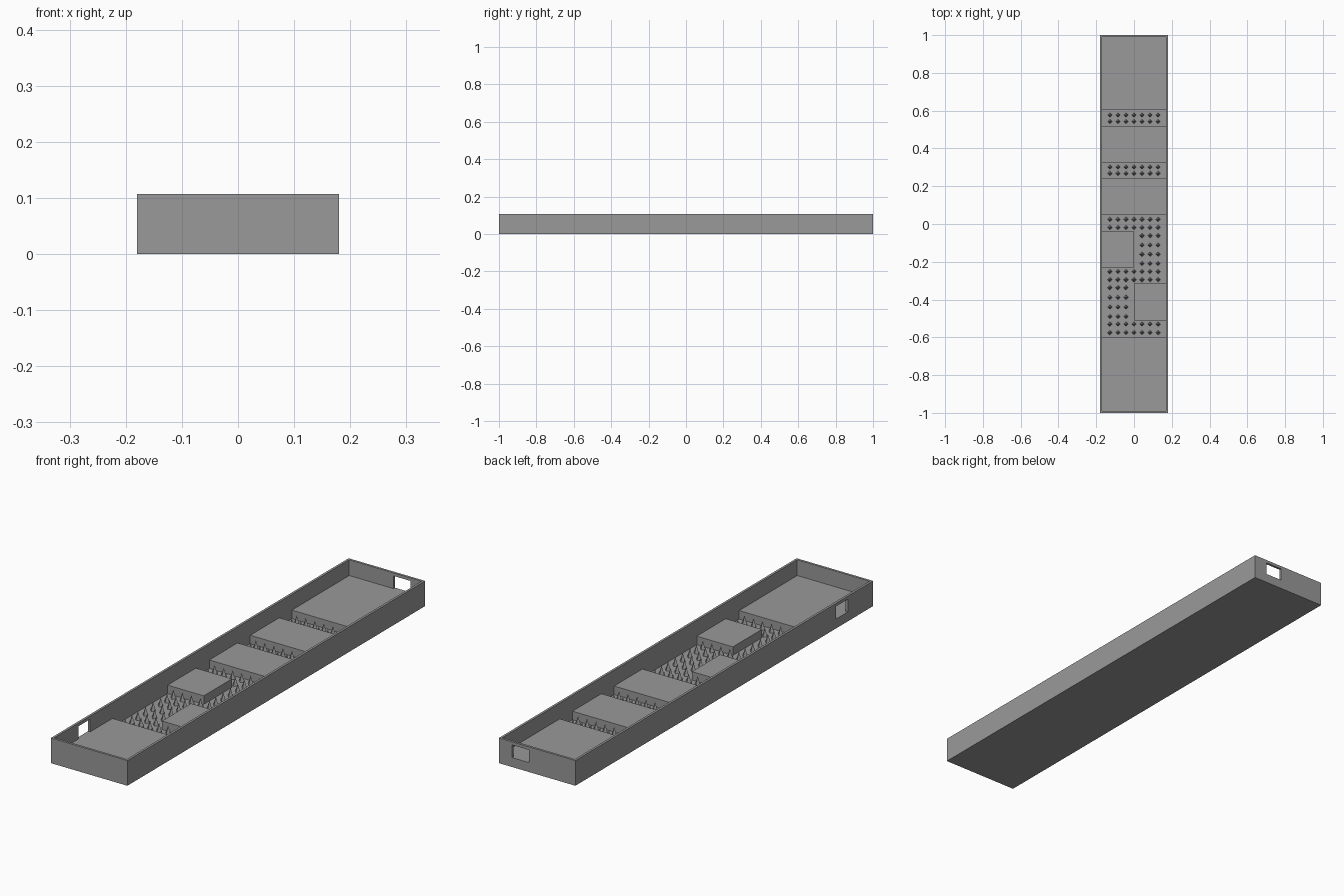
import bpy, bmesh
from mathutils import Matrix, Vector

old = bpy.data.objects.get("Cube")
if old:
    bpy.data.objects.remove(old, do_unlink=True)

GREY = (0.32, 0.32, 0.32, 1)
stone = bpy.data.materials.new("grey stone")
stone.use_nodes = True
stone.diffuse_color = GREY
stone.node_tree.nodes["Principled BSDF"].inputs["Base Color"].default_value = GREY

HALF_W, HALF_L, HEIGHT, WALL = 0.18, 1.0, 0.107, 0.01
IN_W, IN_L = HALF_W - WALL, HALF_L - WALL
FLOOR, DECK = 0.004, 0.04


def finish(name, bm):
    mesh = bpy.data.meshes.new(name)
    bm.to_mesh(mesh)
    bm.free()
    mesh.materials.append(stone)
    obj = bpy.data.objects.new(name, mesh)
    bpy.context.collection.objects.link(obj)
    return obj


def box(name, low, high):
    low, high = Vector(low), Vector(high)
    bm = bmesh.new()
    bmesh.ops.create_cube(bm, size=1, matrix=Matrix.Translation((low + high) / 2)
                          @ Matrix.Diagonal((high - low).to_4d()))
    return finish(name, bm)


def cut(target, cutter):
    mod = target.modifiers.new("cut", "BOOLEAN")
    mod.operation, mod.solver, mod.object = "DIFFERENCE", "EXACT", cutter
    bpy.context.view_layer.objects.active = target
    bpy.ops.object.modifier_apply(modifier=mod.name)
    bpy.data.objects.remove(cutter, do_unlink=True)


# Open-topped corridor shell with two doorways
shell = box("corridor_shell", (-HALF_W, -HALF_L, 0), (HALF_W, HALF_L, HEIGHT))
cut(shell, box("hollow_cutter", (-IN_W, -IN_L, FLOOR), (IN_W, IN_L, 1)))
cut(shell, box("side_door_cutter", (-0.3, -0.83, DECK), (-0.1, -0.75, 0.094)))
cut(shell, box("back_door_cutter", (0.038, 0.9, DECK), (0.118, 1.1, 0.094)))

# Raised platforms: name, x range, y range
for name, x0, x1, y0, y1 in [
    ("front_platform", -IN_W, IN_W, -IN_L, -0.6),
    ("right_step", 0, IN_W, -0.51, -0.315),
    ("left_step", -IN_W, 0, -0.23, -0.04),
    ("middle_platform", -IN_W, IN_W, 0.05, 0.24),
    ("far_platform", -IN_W, IN_W, 0.52, 0.325),
    ("back_platform", -IN_W, IN_W, 0.605, IN_L),
]:
    box(name, (x0, min(y0, y1), 0.002), (x1, max(y0, y1), DECK))


# Fields of pyramid spikes between the platforms
def spike_field(name, columns, rows):
    bm = bmesh.new()
    for y in rows:
        for column in columns:
            bmesh.ops.create_cone(
                bm, cap_ends=True, segments=4, radius1=0.013, radius2=0, depth=DECK - 0.002,
                matrix=Matrix.Translation((column * 0.0425, y, 0.001 + DECK / 2)))
    return finish(name, bm)


full, left, right = range(-3, 4), range(-3, 0), range(1, 4)
spike_field("back_spikes", full, (0.577, 0.543))
spike_field("far_spikes", full, (0.302, 0.268))
spike_field("cross_spikes", full, (0.025, -0.018, -0.252, -0.295, -0.53, -0.575))
spike_field("right_lane_spikes", right, (-0.062, -0.111, -0.16, -0.209))
spike_field("left_lane_spikes", left, (-0.337, -0.388, -0.439, -0.49))
